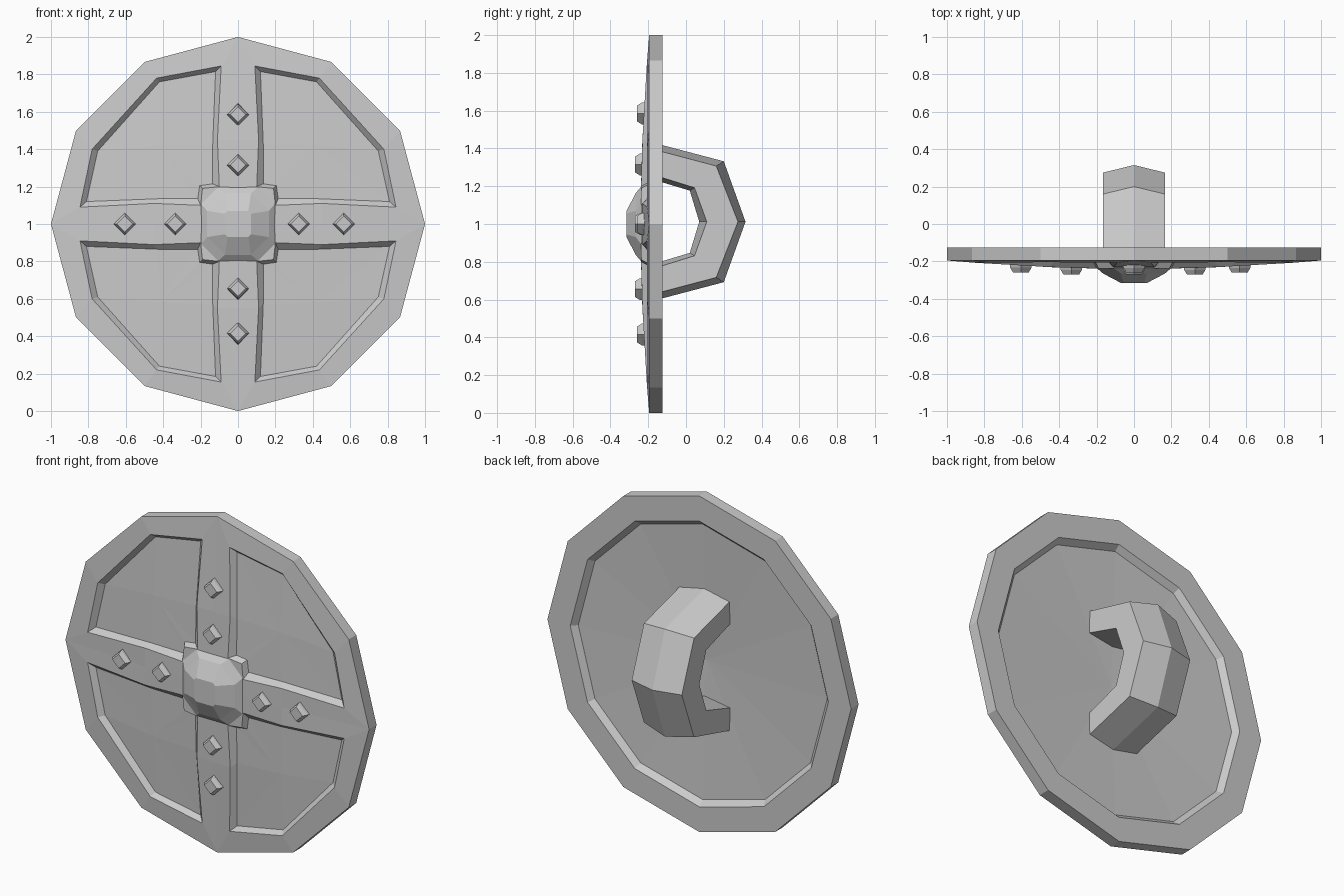
import bpy, bmesh, math

if "Cube" in bpy.data.objects:
    bpy.data.objects.remove(bpy.data.objects["Cube"])

CZ = 1.0  # height of the shield centre


def finish(bm, name):
    bmesh.ops.remove_doubles(bm, verts=bm.verts, dist=1e-4)
    bmesh.ops.recalc_face_normals(bm, faces=bm.faces)
    me = bpy.data.meshes.new(name)
    bm.to_mesh(me)
    bm.free()
    ob = bpy.data.objects.new(name, me)
    bpy.context.collection.objects.link(ob)
    return ob


def face(bm, pts):
    bm.faces.new([bm.verts.new(p) for p in pts])


def loft(bm, rings, cap_start=True, cap_end=True):
    n = len(rings[0])
    vs = [[bm.verts.new(p) for p in r] for r in rings]
    for a, b in zip(vs, vs[1:]):
        for i in range(n):
            j = (i + 1) % n
            bm.faces.new((a[i], a[j], b[j], b[i]))
    if cap_start:
        bm.faces.new(vs[0])
    if cap_end:
        bm.faces.new(vs[-1])


def front_y(u, w):
    # gentle dome of the raised cross and rim
    return -0.195 - 0.045 * max(0, 1 - u * u - w * w)


# Shield: one quadrant of the front, mirrored four ways
s = math.sqrt(3) / 2
rim = [(0, 1), (0.5, s), (s, 0.5), (1, 0)]
edge = [(0.09, 0.845), (0.435, 0.78), (0.78, 0.40), (0.845, 0.09), (0.45, 0.11),
        (0.20, 0.10), (0.19, 0.19), (0.10, 0.20), (0.11, 0.45)]
floor = [(0.12, 0.815), (0.42, 0.76), (0.75, 0.39), (0.81, 0.12), (0.43, 0.135),
         (0.215, 0.135), (0.205, 0.205), (0.135, 0.215), (0.135, 0.43)]
a, b, c, d, e, f, g, f2, e2 = edge
top_faces = [(rim[0], rim[1], b, a), (rim[1], rim[2], c, b), (rim[2], rim[3], d, c),
             (rim[0], a, e2, (0, 0.45)), ((0, 0.45), e2, f2, (0, 0.2)),
             (rim[3], (0.45, 0), e, d), ((0.45, 0), (0.2, 0), f, e),
             ((0, 0.2), f2, g, f, (0.2, 0), (0, 0))]
bm = bmesh.new()
for sx in (1, -1):
    for sz in (1, -1):
        def top(p):
            return (sx * p[0], front_y(*p), CZ + sz * p[1])

        def low(p):
            return (sx * p[0], front_y(*p) + 0.03, CZ + sz * p[1])
        for poly in top_faces:
            face(bm, [top(p) for p in poly])
        for i in range(len(edge)):
            j = (i + 1) % len(edge)
            face(bm, [top(edge[i]), top(edge[j]), low(floor[j]), low(floor[i])])
            face(bm, [low(floor[i]), low(floor[j]), low((0.42, 0.42))])

# Shield: side wall, back rim, step and shallow dish
rings = []
for r, y in ((1, -0.195), (1, -0.125), (0.85, -0.125), (0.82, -0.158), (0.01, -0.19)):
    rings.append([(r * math.cos(k * math.pi / 6), y, CZ + r * math.sin(k * math.pi / 6))
                  for k in range(12)])
loft(bm, rings, cap_start=False)
finish(bm, "shield_disc")

# Central boss: chamfered square rings
bm = bmesh.new()
rings = []
for R, k, y in ((0.205, 0.13, -0.19), (0.2, 0.11, -0.235), (0.165, 0.07, -0.265), (0.07, 0.055, -0.315)):
    rings.append([(u, y, CZ + w) for u, w in ((R, -k), (R, k), (k, R), (-k, R),
                                              (-R, k), (-R, -k), (-k, -R), (k, -R))])
loft(bm, rings)
finish(bm, "boss")

# Studs: small diamond frustums along the cross arms
bm = bmesh.new()
spots = [(x, 0) for x in (-0.605, -0.335, 0.325, 0.565)]
spots += [(0, z) for z in (-0.585, -0.345, 0.315, 0.585)]
for u, w in spots:
    y = front_y(u, w)
    loft(bm, [[(u + r * dx, yy, CZ + w + r * dz) for dx, dz in ((1, 0), (0, 1), (-1, 0), (0, -1))]
              for r, yy in ((0.06, y + 0.01), (0.057, y - 0.01), (0.042, y - 0.035))])
finish(bm, "studs")

# Handle: six-sided section swept along a C, points are (y, z offset)
# order: outer ridge, outer edge, inner edge, inner ridge
half = [((-0.18, 0.42), (-0.18, 0.385), (-0.18, 0.25), (-0.18, 0.225)),
        ((0.20, 0.32), (0.16, 0.295), (0.045, 0.18), (0.02, 0.165)),
        ((0.315, 0.0), (0.275, 0.0), (0.11, 0.0), (0.07, 0.0))]
stations = half + [tuple((y, -z) for y, z in st) for st in (half[1], half[0])]
HW = 0.165
bm = bmesh.new()
rings = []
for om, os_, is_, im in stations:
    rings.append([(x, p[0], CZ + 0.012 + p[1]) for x, p in
                  ((0, om), (HW, os_), (HW, is_), (0, im), (-HW, is_), (-HW, os_))])
loft(bm, rings)
finish(bm, "handle")
